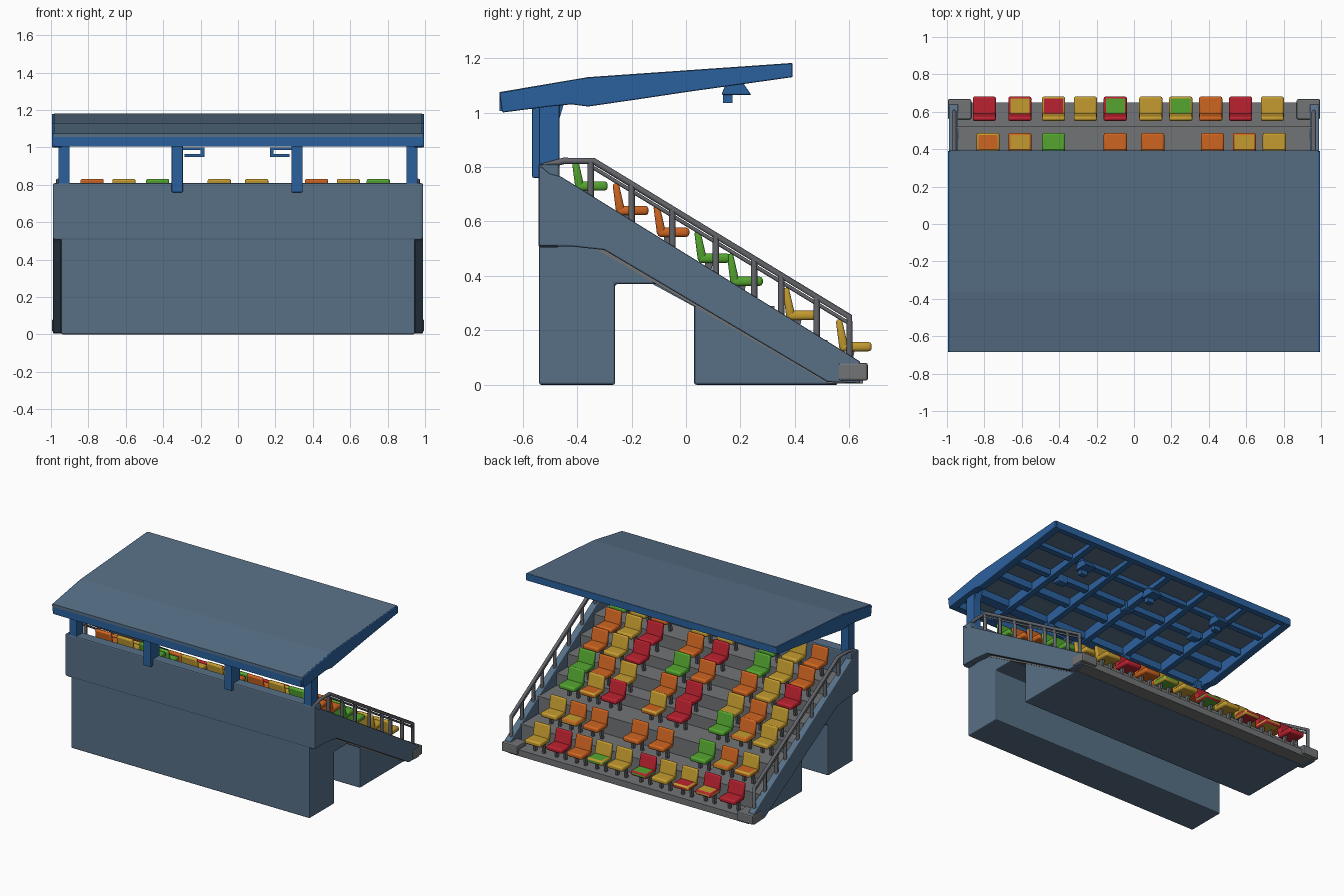
import bpy, bmesh, math
from mathutils import Vector

if "Cube" in bpy.data.objects:
    bpy.data.objects.remove(bpy.data.objects["Cube"])


def material(name, rgb):
    m = bpy.data.materials.new(name)
    m.diffuse_color = (*rgb, 1)
    m.use_nodes = True
    m.node_tree.nodes["Principled BSDF"].inputs["Base Color"].default_value = m.diffuse_color
    return m


SLATE = material("slate blue", (0.095, 0.16, 0.24))
BLUE = material("frame blue", (0.024, 0.12, 0.34))
GREY = material("concrete grey", (0.17, 0.175, 0.18))
RAIL = material("rail grey", (0.13, 0.135, 0.15))
SEAT = {"R": material("seat red", (0.50, 0.016, 0.03)),
        "Y": material("seat yellow", (0.55, 0.33, 0.03)),
        "O": material("seat orange", (0.62, 0.13, 0.015)),
        "G": material("seat green", (0.09, 0.38, 0.03))}


def add_prism(bm, pts, x0, x1, index=0, bevel=0.0):
    """Extrude a (y, z) outline along x inside a bmesh."""
    a = [bm.verts.new((x0, y, z)) for y, z in pts]
    b = [bm.verts.new((x1, y, z)) for y, z in pts]
    n = len(pts)
    faces = [bm.faces.new(a), bm.faces.new(b[::-1])]
    faces += [bm.faces.new((a[i], b[i], b[(i + 1) % n], a[(i + 1) % n])) for i in range(n)]
    bmesh.ops.recalc_face_normals(bm, faces=faces)
    for f in faces:
        f.material_index = index
    if bevel:
        edges = list({e for f in faces for e in f.edges})
        bmesh.ops.bevel(bm, geom=edges, offset=bevel, segments=2, profile=0.5, affect='EDGES')


def finish(bm, name, mats):
    me = bpy.data.meshes.new(name)
    bm.to_mesh(me)
    bm.free()
    for m in mats:
        me.materials.append(m)
    ob = bpy.data.objects.new(name, me)
    bpy.context.collection.objects.link(ob)
    return ob


def prism(name, pts, x0, x1, mat, bevel=0.0):
    bm = bmesh.new()
    add_prism(bm, pts, x0, x1)
    ob = finish(bm, name, [mat])
    if bevel:
        mod = ob.modifiers.new("bevel", 'BEVEL')
        mod.width, mod.segments, mod.limit_method = bevel, 2, 'ANGLE'
    return ob


def rect(y0, y1, z0, z1):
    return [(y0, z0), (y1, z0), (y1, z1), (y0, z1)]


def box(name, x0, x1, y0, y1, z0, z1, mat, bevel=0.0):
    return prism(name, rect(y0, y1, z0, z1), x0, x1, mat, bevel)


def tube(name, pts, r, mat):
    cu = bpy.data.curves.new(name, 'CURVE')
    cu.dimensions, cu.bevel_depth, cu.bevel_resolution = '3D', r, 2
    cu.use_fill_caps = True
    sp = cu.splines.new('POLY')
    sp.points.add(len(pts) - 1)
    for p, co in zip(sp.points, pts):
        p.co = (*co, 1)
    cu.materials.append(mat)
    ob = bpy.data.objects.new(name, cu)
    bpy.context.collection.objects.link(ob)


# Rows of seats: y of the back rest, z of the pan, (back, pan) colours from -x to +x
ROWS = [(-0.42, 0.73, "O Y G Y Y O Y G"),
        (-0.27, 0.64, "O Y G R O R Y O"),
        (-0.12, 0.56, "R Y O O G R Y O"),
        (0.03, 0.465, "Y O Y R O Y O G"),
        (0.15, 0.38, "Y OY G R YO R YO G"),
        (0.355, 0.255, "YO OY G O O O OY Y"),
        (0.55, 0.14, "R RY YR Y RG Y YG O R Y")]
X8 = [-0.78, -0.61, -0.43, -0.10, 0.10, 0.42, 0.59, 0.75]
X10 = [-0.80, -0.61, -0.43, -0.26, -0.10, 0.09, 0.25, 0.41, 0.57, 0.74]

# Lower body with a walkway through it
prism("base_body", [(-0.54, 0), (-0.26, 0), (-0.26, 0.37), (-0.07, 0.37), (0.03, 0.31), (0.03, 0),
                    (0.56, 0), (0.52, 0.03), (-0.46, 0.60), (-0.54, 0.60)], -0.945, 0.945, SLATE, 0.008)
box("back_wall", -0.985, 0.985, -0.542, -0.465, 0.505, 0.81, SLATE, 0.008)

# Stepped terrace
steps = [(-0.48, ROWS[0][1] - 0.09)]
for k, (y, z, _) in enumerate(ROWS):
    if k:
        steps += [(y - 0.03, steps[-1][1]), (y - 0.03, z - 0.09)]
steps += [(0.65, 0.05), (0.65, 0.005), (0.52, 0.005), (-0.48, 0.585)]
prism("terrace_steps", steps, -0.95, 0.95, GREY)

# Sloping side walls, corner blocks and railings
stringer = [(-0.54, 0.51), (-0.42, 0.508), (-0.30, 0.495), (0.52, 0.01), (0.64, 0.005),
            (0.64, 0.085), (-0.46, 0.765), (-0.50, 0.775), (-0.54, 0.81)]
rail_line = [(-0.53, 0.80), (-0.45, 0.822), (-0.34, 0.822), (0.60, 0.25)]
for s in (-1, 1):
    xa, xb = sorted((s * 0.94, s * 0.99))
    prism("side_wall", stringer, xa, xb, SLATE, 0.006)
    xa, xb = sorted((s * 0.87, s * 0.995))
    box("corner_block", xa, xb, 0.56, 0.668, 0.015, 0.08, GREY, 0.008)
    x = s * 0.962
    tube("hand_rail", [(x, y, z) for y, z in rail_line] + [(x, 0.60, 0.07)], 0.012, RAIL)
    tube("lower_rail", [(x, -0.34, 0.797), (x, 0.60, 0.225)], 0.007, RAIL)
    for y in (-0.35, -0.20, -0.05, 0.11, 0.25, 0.35, 0.48):
        zt = min(0.82, 0.822 - (y + 0.34) * 0.6085)
        tube("rail_post", [(x, y, zt - 0.20), (x, y, zt)], 0.012, RAIL)

# Seats: one shared mesh for each colour pair
seat_meshes = {}


def seat(code, loc):
    if code not in seat_meshes:
        bm = bmesh.new()
        add_prism(bm, [(0.0, 0.098), (0.022, 0.104), (0.046, 0.0), (0.014, -0.012)],
                  -0.062, 0.062, 0, 0.009)
        add_prism(bm, rect(0.015, 0.132, -0.017, 0.017), -0.062, 0.062, 1, 0.011)
        for sx in (-0.035, 0.035):
            add_prism(bm, [(0.04, -0.01), (0.07, -0.01), (0.055, -0.092), (0.035, -0.092)],
                      sx - 0.008, sx + 0.008, 2)
        ob = finish(bm, "seat", [SEAT[code[0]], SEAT[code[-1]], RAIL])
        for p in ob.data.polygons:
            p.use_smooth = p.material_index < 2 and p.area < 0.0012
        seat_meshes[code] = ob.data
    else:
        ob = bpy.data.objects.new("seat", seat_meshes[code])
        bpy.context.collection.objects.link(ob)
    ob.location = loc


for y, z, codes in ROWS:
    codes = codes.split()
    for x, c in zip(X10 if len(codes) == 10 else X8, codes):
        seat(c, (x, y, z))

# Roof sheet
TOP = [(-0.685, 1.075), (-0.36, 1.13), (0.39, 1.182)]


def roof_z(y):
    (ya, za), (yb, zb) = (TOP[0], TOP[1]) if y < -0.36 else (TOP[1], TOP[2])
    return za + (zb - za) * (y - ya) / (yb - ya)


prism("roof_sheet", TOP + [(y, z - 0.02) for y, z in TOP[::-1]], -0.985, 0.985, SLATE)

# Roof frame: side beams, ribs and cross beams
side_beam = [(-0.685, 1.072), (-0.40, 1.122), (-0.36, 1.128), (0.39, 1.18), (0.392, 1.13),
             (0.0, 1.075), (-0.20, 1.045), (-0.36, 1.022), (-0.42, 1.03), (-0.50, 1.022), (-0.675, 1.0)]
for s in (-1, 1):
    xa, xb = sorted((s * 0.94, s * 0.995))
    prism("roof_side_beam", side_beam, xa, xb, BLUE, 0.005)
rib = [(y, roof_z(y) - 0.012) for y in (-0.67, -0.36, 0.38)]
rib += [(0.38, 1.137), (0.0, 1.085), (-0.36, 1.04), (-0.67, 1.01)]
for x in (-0.64, -0.32, 0.0, 0.32, 0.64):
    prism("roof_rib", rib, x - 0.02, x + 0.02, BLUE)
for y0, y1, depth in ((-0.685, -0.645, 0.07), (-0.53, -0.47, 0.07), (-0.28, -0.24, 0.07),
                      (-0.09, -0.05, 0.06), (0.13, 0.17, 0.05), (0.355, 0.392, 0.05)):
    za, zb = roof_z(y0), roof_z(y1)
    prism("roof_cross_beam", [(y0, za - depth), (y1, zb - depth), (y1, zb - 0.002), (y0, za - 0.002)],
          -0.98, 0.98, BLUE)

# Roof posts with knee braces and short bracket arms
for x in (-0.93, -0.325, 0.315, 0.93):
    inner = abs(x) < 0.5
    y0 = -0.565 if inner else -0.54
    box("roof_post", x - 0.03, x + 0.03, y0, -0.465, 0.76 if inner else 0.78, 1.06, BLUE, 0.005)
    prism("post_brace", [(-0.47, 0.96), (-0.44, 1.06), (-0.47, 1.06)], x - 0.025, x + 0.025, BLUE)
    if inner:
        d = -1 if x > 0 else 1
        for z0, z1, a, b in ((0.985, 1.0, 0.03, 0.145), (0.95, 0.965, 0.04, 0.145), (0.95, 1.0, 0.125, 0.145)):
            xa, xb = sorted((x + d * a, x + d * b))
            box("bracket_arm", xa, xb, -0.52, -0.48, z0, z1, BLUE)

# Floodlights hung under the roof
for x in (-0.56, 0.0, 0.56):
    prism("floodlight", [(0.13, 1.065), (0.24, 1.065), (0.205, 1.115), (0.15, 1.115)],
          x - 0.045, x + 0.045, BLUE, 0.004)
    box("floodlight_lens", x - 0.025, x + 0.025, 0.135, 0.17, 1.035, 1.07, BLUE)
    box("roof_joint", x - 0.04, x + 0.04, -0.10, -0.04, 1.068, 1.13, BLUE, 0.012)
